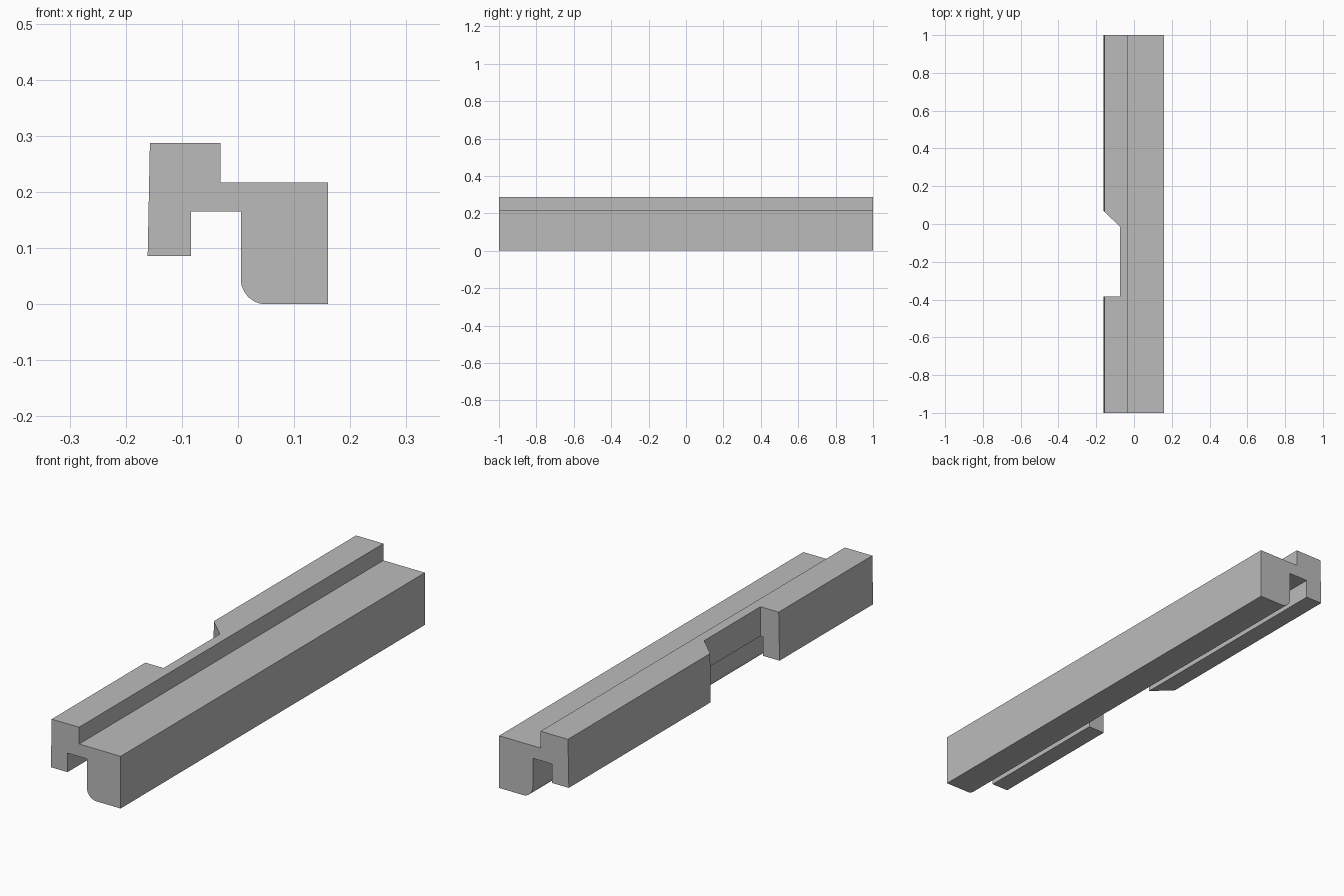
import bpy
import bmesh
from math import pi, cos, sin, radians
from mathutils import Vector

if "Cube" in bpy.data.objects:
    bpy.data.objects.remove(bpy.data.objects["Cube"], do_unlink=True)

# Single grey material
grey = bpy.data.materials.new("plain_grey")
grey.use_nodes = True
colour = (0.5, 0.5, 0.5, 1)
grey.diffuse_color = colour
grey.node_tree.nodes["Principled BSDF"].inputs["Base Color"].default_value = colour


def prism(name, outline, direction):
    """Extrude a closed outline of 3D points along a direction."""
    bm = bmesh.new()
    face = bm.faces.new([bm.verts.new(p) for p in outline])
    result = bmesh.ops.extrude_face_region(bm, geom=[face])
    moved = [v for v in result["geom"] if isinstance(v, bmesh.types.BMVert)]
    bmesh.ops.translate(bm, verts=moved, vec=Vector(direction))
    bmesh.ops.recalc_face_normals(bm, faces=bm.faces)
    mesh = bpy.data.meshes.new(name)
    bm.to_mesh(mesh)
    bm.free()
    mesh.materials.append(grey)
    obj = bpy.data.objects.new(name, mesh)
    bpy.context.collection.objects.link(obj)
    return obj


# Rail cross-section: raised rib, hooked lip, slot and deep leg with rounded corner
radius, steps = 0.045, 12
corner = [(0.005 + radius - radius * cos(a), radius - radius * sin(a))
          for a in (i * pi / 2 / steps for i in range(steps + 1))]
section = [(0.16, 0), (0.16, 0.217), (-0.031, 0.217), (-0.031, 0.287),
           (-0.157, 0.287), (-0.161, 0.086), (-0.084, 0.086),
           (-0.084, 0.165), (0.005, 0.165)] + corner
rail = prism("slotted_rail", [(x, -1, z) for x, z in section], (0, 2, 0))

# Notch through the lip, square at the front end and slanted at the back end
notch = [(-0.073, -0.385), (-0.25, -0.385), (-0.25, 0.154), (-0.073, -0.015)]
cutter = prism("notch_cutter", [(x, y, -0.1) for x, y in notch], (0, 0, 0.6))
cutter.hide_render = True

cut = rail.modifiers.new("notch", "BOOLEAN")
cut.operation = "DIFFERENCE"
cut.solver = "EXACT"
cut.object = cutter

bpy.ops.object.select_all(action="DESELECT")
bpy.context.view_layer.objects.active = rail
rail.select_set(True)
bpy.ops.object.modifier_apply(modifier=cut.name)
bpy.data.objects.remove(cutter, do_unlink=True)
bpy.ops.object.shade_smooth_by_angle(angle=radians(30))
